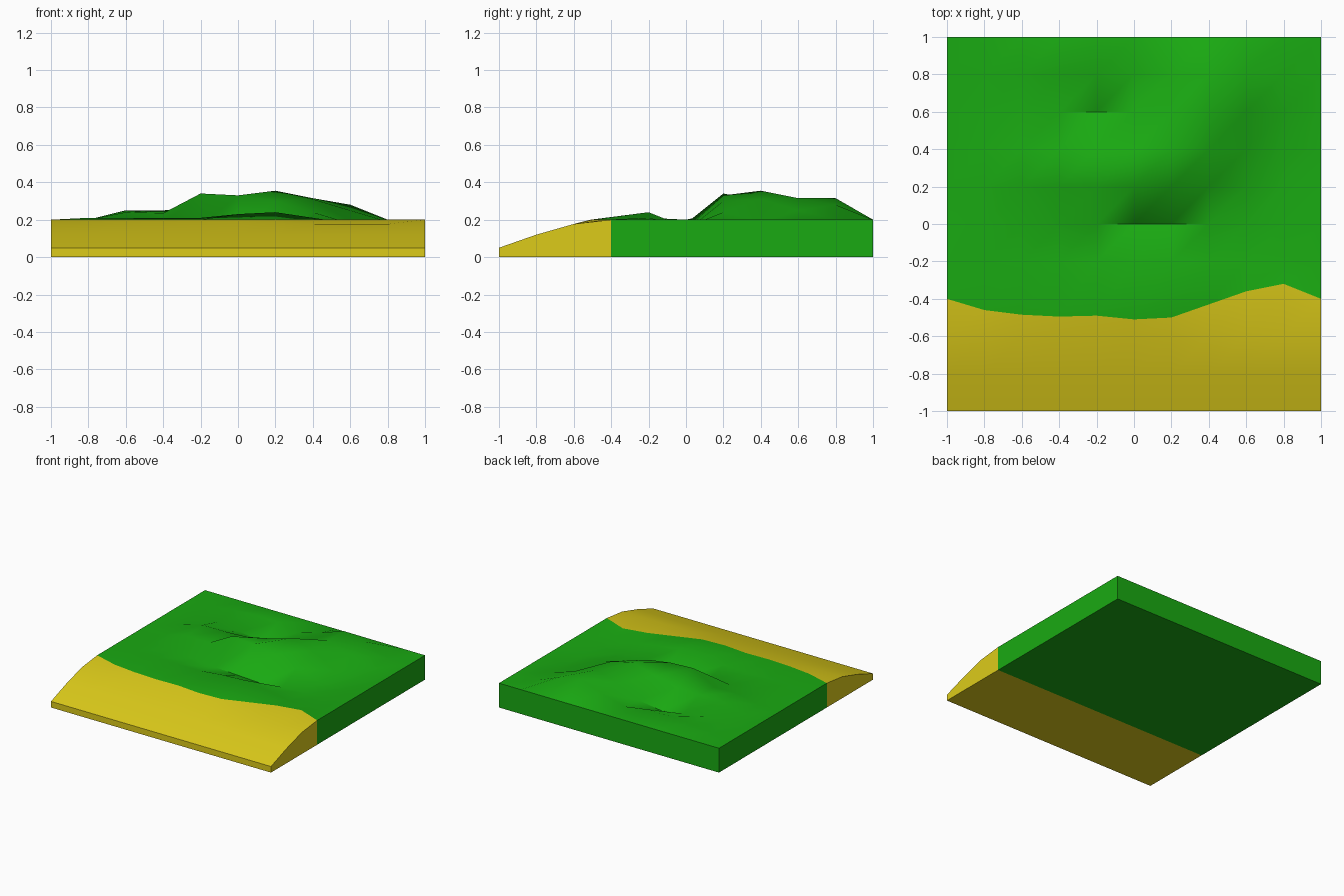
import bpy, bmesh, math

if "Cube" in bpy.data.objects:
    bpy.data.objects.remove(bpy.data.objects["Cube"])

XS = [i * 0.2 - 1 for i in range(11)]
LEVEL = 0.2

# Shoreline: y where the sand meets the grass, for each x column
SHORE = [-0.40, -0.46, -0.485, -0.495, -0.49, -0.51, -0.50, -0.43, -0.36, -0.32, -0.40]

# Grass relief in hundredths above the flat level, inner columns only
RELIEF = {
    -0.2: [1, 1, 1, 1, 3, 4, 1, -2, -2],
    0.0: [0, 0, -2, -4, -5, -6, -4, -3, -2],
    0.2: [0, 4, 3.5, 14, 13, 10, 4, -2, -3],
    0.4: [0, 5, 5, 6, 10, 15.5, 11, -1, -2],
    0.6: [0, 0, -3, -6, -3, 6, 11.5, 5, -1],
    0.8: [0, 2, 3, 3, 0, 5, 11.5, 8, 0],
}


def flat_row(y, z):
    return [(x, y, z) for x in XS]


def relief_row(y, bumps):
    return [(x, y, LEVEL + b / 100) for x, b in zip(XS, [0] + bumps + [0])]


def make_slab(name, rows, open_edge, color):
    """Top surface from rows, walls on three outer sides, flat bottom."""
    bm = bmesh.new()
    grid = [[bm.verts.new(p) for p in row] for row in rows]
    for a, b in zip(grid, grid[1:]):
        for i in range(len(a) - 1):
            bm.faces.new((a[i], a[i + 1], b[i + 1], b[i])).smooth = True
    left = [r[0] for r in grid]
    right = [r[-1] for r in grid]
    # outline runs around the three outer sides
    if open_edge == "back":
        path = left[::-1] + grid[0][1:-1] + right
    else:
        path = right + grid[-1][-2:0:-1] + left[::-1]
    low = [bm.verts.new((v.co.x, v.co.y, 0)) for v in path]
    for i in range(len(path) - 1):
        bm.faces.new((path[i], low[i], low[i + 1], path[i + 1]))
    bm.faces.new(low[::-1])
    mesh = bpy.data.meshes.new(name)
    bm.to_mesh(mesh)
    bm.free()
    obj = bpy.data.objects.new(name, mesh)
    bpy.context.collection.objects.link(obj)
    mat = bpy.data.materials.new(name + "_color")
    mat.diffuse_color = color
    mat.use_nodes = True
    mat.node_tree.nodes["Principled BSDF"].inputs["Base Color"].default_value = mat.diffuse_color
    mesh.materials.append(mat)
    bpy.ops.object.select_all(action="DESELECT")
    obj.select_set(True)
    bpy.context.view_layer.objects.active = obj
    bpy.ops.object.shade_smooth_by_angle(angle=math.radians(45))
    return obj


shore_row = [(x, y, LEVEL) for x, y in zip(XS, SHORE)]

# Sloping beach
make_slab("sand",
          [flat_row(-1, 0.05), flat_row(-0.8, 0.12), flat_row(-0.6, 0.177), shore_row],
          "back", (0.72, 0.60, 0.01, 1))

# Rolling grass
make_slab("grass",
          [shore_row] + [relief_row(y, b) for y, b in RELIEF.items()] + [flat_row(1, LEVEL)],
          "front", (0.01, 0.40, 0.006, 1))
